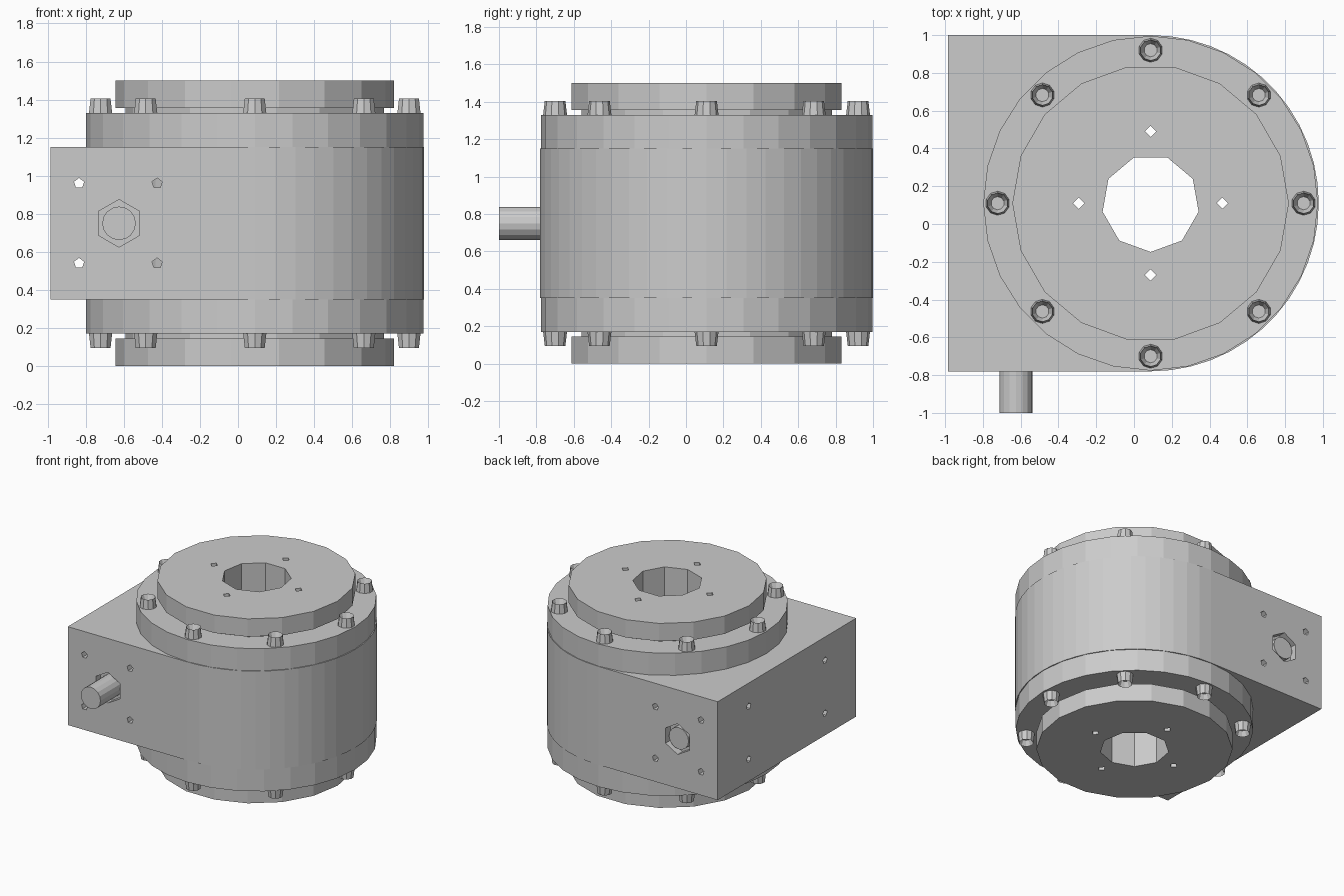
import bpy, bmesh
from math import pi, cos, sin
from mathutils import Matrix, Vector

if "Cube" in bpy.data.objects:
    bpy.data.objects.remove(bpy.data.objects["Cube"])

CX, CY, MID = 0.088, 0.11, 0.75      # main axis and mid height
R = 0.89                             # housing radius
SX = -0.625                          # input shaft x


def finish(name, bm):
    bmesh.ops.recalc_face_normals(bm, faces=bm.faces)
    me = bpy.data.meshes.new(name)
    bm.to_mesh(me)
    bm.free()
    ob = bpy.data.objects.new(name, me)
    bpy.context.collection.objects.link(ob)
    return ob


def add_cyl(bm, a, b, r, sides, r2=None, spin=0.0):
    """Capped cylinder or cone from point a to point b."""
    a, b = Vector(a), Vector(b)
    d = b - a
    mat = (Matrix.Translation((a + b) / 2) @ d.to_track_quat('Z', 'Y').to_matrix().to_4x4()
           @ Matrix.Rotation(spin, 4, 'Z'))
    bmesh.ops.create_cone(bm, cap_ends=True, segments=sides, radius1=r,
                          radius2=r if r2 is None else r2, depth=d.length, matrix=mat)


def lathe(name, profile, sides, closed):
    """Spin (radius, z) points round the main axis; cap the ends when open."""
    bm = bmesh.new()
    rings = [[bm.verts.new((CX + r * cos(2 * pi * i / sides), CY + r * sin(2 * pi * i / sides), z))
              for i in range(sides)] for r, z in profile]
    pairs = list(zip(rings, rings[1:]))
    if closed:
        pairs.append((rings[-1], rings[0]))
    else:
        bm.faces.new(rings[0])
        bm.faces.new(rings[-1])
    for lo, hi in pairs:
        for i in range(sides):
            j = (i + 1) % sides
            bm.faces.new((lo[i], lo[j], hi[j], hi[i]))
    return finish(name, bm)


def cut(ob, bm):
    cutter = finish("cutter", bm)
    cutter.hide_render = True
    mod = ob.modifiers.new("cut", 'BOOLEAN')
    mod.operation, mod.solver, mod.object = 'DIFFERENCE', 'EXACT', cutter
    bpy.context.view_layer.objects.active = ob
    bpy.ops.object.modifier_apply(modifier=mod.name)
    bpy.data.objects.remove(cutter)


# Housing: square on the left, rounded on the right
bm = bmesh.new()
n = 26
outline = [(-0.985, CY + R), (-0.985, CY - R)]
outline += [(CX + R * cos(-pi / 2 + pi * i / n), CY + R * sin(-pi / 2 + pi * i / n)) for i in range(n + 1)]
face = bm.faces.new([bm.verts.new((x, y, 0.35)) for x, y in outline])
ext = bmesh.ops.extrude_face_region(bm, geom=[face])
bmesh.ops.translate(bm, vec=(0, 0, 0.8), verts=[v for v in ext['geom'] if isinstance(v, bmesh.types.BMVert)])
housing = finish("housing", bm)

# Housing openings: hub seat, through holes, shaft recesses, side mounting holes
bm = bmesh.new()
add_cyl(bm, (CX, CY, 0), (CX, CY, 1.5), 0.6, 24)
for dx in (-0.205, 0.205):
    for dz in (-0.21, 0.21):
        add_cyl(bm, (SX - 0.005 + dx, -1.1, MID + dz), (SX - 0.005 + dx, 1.2, MID + dz), 0.028, 5)
for y0, y1 in ((-0.9, -0.72), (0.94, 1.1)):
    add_cyl(bm, (SX, y0, MID), (SX, y1, MID), 0.125, 6)
for y in (-0.38, 0.6):
    for z in (0.53, 0.96):
        add_cyl(bm, (-1.1, y, z), (-0.88, y, z), 0.028, 5)
cut(housing, bm)

# Bearing flanges above and below the housing
for name, z0, z1 in (("lower_flange", 0.17, 0.35), ("upper_flange", 1.15, 1.33)):
    lathe(name, [(0.6, z0), (0.886, z0), (0.886, z1), (0.6, z1)], 28, True)

# Output hub with a disc at each end
hub = lathe("output_hub", [(0.732, 0), (0.732, 0.145), (0.68, 0.145), (0.68, 1.355),
                           (0.732, 1.355), (0.732, 1.5)], 18, False)

# Bore and four small holes through the hub
bm = bmesh.new()
add_cyl(bm, (CX, CY, -0.1), (CX, CY, 1.6), 0.258, 9)
for i in range(4):
    x, y = CX + 0.38 * cos(i * pi / 2), CY + 0.38 * sin(i * pi / 2)
    add_cyl(bm, (x, y, -0.1), (x, y, 1.6), 0.03, 4)
cut(hub, bm)

# Input shaft, flush at the back
bm = bmesh.new()
add_cyl(bm, (SX, -1.0, MID), (SX, 0.985, MID), 0.088, 16)
finish("input_shaft", bm)

# Flange screws with hexagonal sockets
for name, z0, z1 in (("upper_screw", 1.32, 1.405), ("lower_screw", 0.18, 0.095)):
    for i in range(8):
        bm = bmesh.new()
        x, y = CX + 0.81 * cos(i * pi / 4), CY + 0.81 * sin(i * pi / 4)
        add_cyl(bm, (x, y, z0), (x, y, z1), 0.065, 10, 0.055)
        caps = [f for f in bm.faces if abs(f.calc_center_median().z - z1) < 1e-4]
        bmesh.ops.inset_region(bm, faces=caps, thickness=0.02)
        bmesh.ops.translate(bm, vec=(0, 0, (z0 - z1) * 0.5), verts=caps[0].verts)
        finish(f"{name}_{i + 1}", bm)
